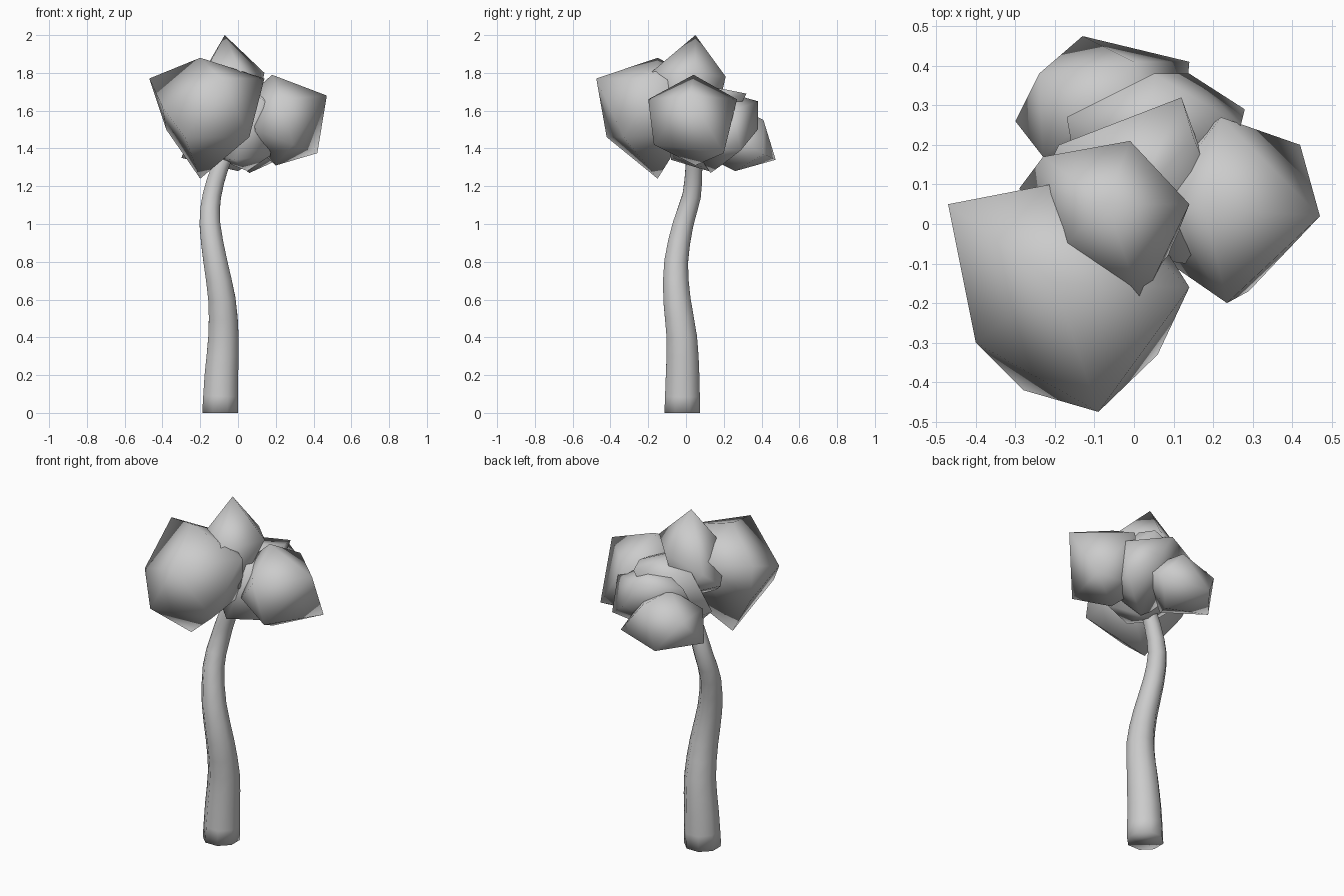
import bpy, bmesh
from math import cos, sin, tau
from mathutils import Vector

if "Cube" in bpy.data.objects:
    bpy.data.objects.remove(bpy.data.objects["Cube"])


def finish(bm, name):
    bmesh.ops.recalc_face_normals(bm, faces=bm.faces)
    for f in bm.faces:
        f.smooth = True
    me = bpy.data.meshes.new(name)
    bm.to_mesh(me)
    bm.free()
    ob = bpy.data.objects.new(name, me)
    bpy.context.collection.objects.link(ob)
    return ob


def clump(name, *points):
    """Faceted leaf clump: convex skin around a few corner points."""
    bm = bmesh.new()
    for p in points:
        bm.verts.new(p)
    bmesh.ops.convex_hull(bm, input=bm.verts)
    loose = [v for v in bm.verts if not v.link_faces]
    bmesh.ops.delete(bm, geom=loose, context='VERTS')
    return finish(bm, name)


def smooth_path(pts, steps=2):
    """Catmull-Rom interpolation of the stations."""
    pts = [Vector(p) for p in pts]
    out = []
    for i in range(len(pts) - 1):
        a, b, c, d = pts[max(i - 1, 0)], pts[i], pts[i + 1], pts[min(i + 2, len(pts) - 1)]
        for s in range(steps):
            t = s / steps
            out.append(b + (c - a) * (t / 2) + (2 * a - 5 * b + 4 * c - d) * (t * t / 2)
                       + (3 * b - a - 3 * c + d) * (t ** 3 / 2))
    return out + [pts[-1]]


def tube(name, path, sides=8):
    """Tapered trunk swept through (x, y, z, radius) stations."""
    bm = bmesh.new()
    rings = []
    for i, (x, y, z, r) in enumerate(path):
        a = Vector(path[max(i - 1, 0)][:3])
        b = Vector(path[min(i + 1, len(path) - 1)][:3])
        q = Vector((0, 0, 1)).rotation_difference(b - a)
        if i == 0:
            q.identity()
        rings.append([bm.verts.new(Vector((x, y, z)) + q @ Vector(
            (r * cos(tau * (k + .5) / sides), r * sin(tau * (k + .5) / sides), 0)))
            for k in range(sides)])
    for lo, hi in zip(rings, rings[1:]):
        for k in range(sides):
            n = (k + 1) % sides
            bm.faces.new((lo[k], lo[n], hi[n], hi[k]))
    bm.faces.new(rings[0][::-1])
    bm.faces.new(rings[-1])
    return finish(bm, name)


# Curved trunk
tube("trunk", smooth_path([
    (-.095, -.02, 0, .102), (-.088, -.018, .2, .096), (-.077, -.022, .4, .087),
    (-.085, -.048, .6, .078), (-.12, -.052, .8, .068), (-.149, -.015, 1.0, .059),
    (-.138, .03, 1.15, .053), (-.095, .042, 1.3, .048), (-.03, .05, 1.45, .042)]))

# Large front left clump
clump("foliage_front_left",
      (-.47, .05, 1.77), (-.09, -.475, 1.77), (.14, -.16, 1.77), (-.2, -.15, 1.88),
      (-.16, .11, 1.74), (-.4, -.3, 1.62), (-.28, -.42, 1.46), (.06, -.33, 1.46),
      (-.2, -.15, 1.24), (-.38, -.06, 1.5), (.04, 0, 1.48))

# Crown clump
clump("foliage_top",
      (-.07, .05, 2.0), (.14, .05, 1.8), (-.01, .21, 1.78), (-.23, .17, 1.7),
      (-.29, .09, 1.62), (.02, -.2, 1.79), (-.2, -.08, 1.76), (.08, -.1, 1.55),
      (-.05, .15, 1.52), (-.15, -.05, 1.5))

# Right clump
clump("foliage_right",
      (.18, .04, 1.79), (.47, .02, 1.68), (.235, -.2, 1.66), (.42, .2, 1.375),
      (.29, -.17, 1.42), (.22, .27, 1.66), (.06, .06, 1.68), (.2, .05, 1.31),
      (.1, .18, 1.4), (.09, -.1, 1.5))

# Low rear left clump
clump("foliage_back_low",
      (-.3, .26, 1.35), (-.13, .475, 1.34), (.14, .41, 1.37), (-.24, .38, 1.5),
      (0, .41, 1.55), (-.1, .28, 1.62), (-.23, .17, 1.5), (0, .26, 1.28),
      (-.1, .1, 1.36), (.12, .2, 1.5))

# Rear middle clump
clump("foliage_back",
      (-.17, .27, 1.64), (.05, .38, 1.65), (.14, .38, 1.5), (.28, .29, 1.39),
      (.27, .25, 1.6), (.05, .2, 1.7), (.06, .13, 1.27), (.2, .04, 1.4),
      (.17, .2, 1.32), (-.14, .1, 1.42))

# Central clump over the trunk
clump("foliage_centre",
      (-.19, .2, 1.69), (.12, .32, 1.69), (.15, .22, 1.71), (.22, .04, 1.6),
      (0, .05, 1.74), (-.02, -.08, 1.34), (.17, -.02, 1.36), (.13, -.1, 1.66),
      (-.24, .1, 1.46), (.05, .12, 1.28), (-.12, .02, 1.35))
